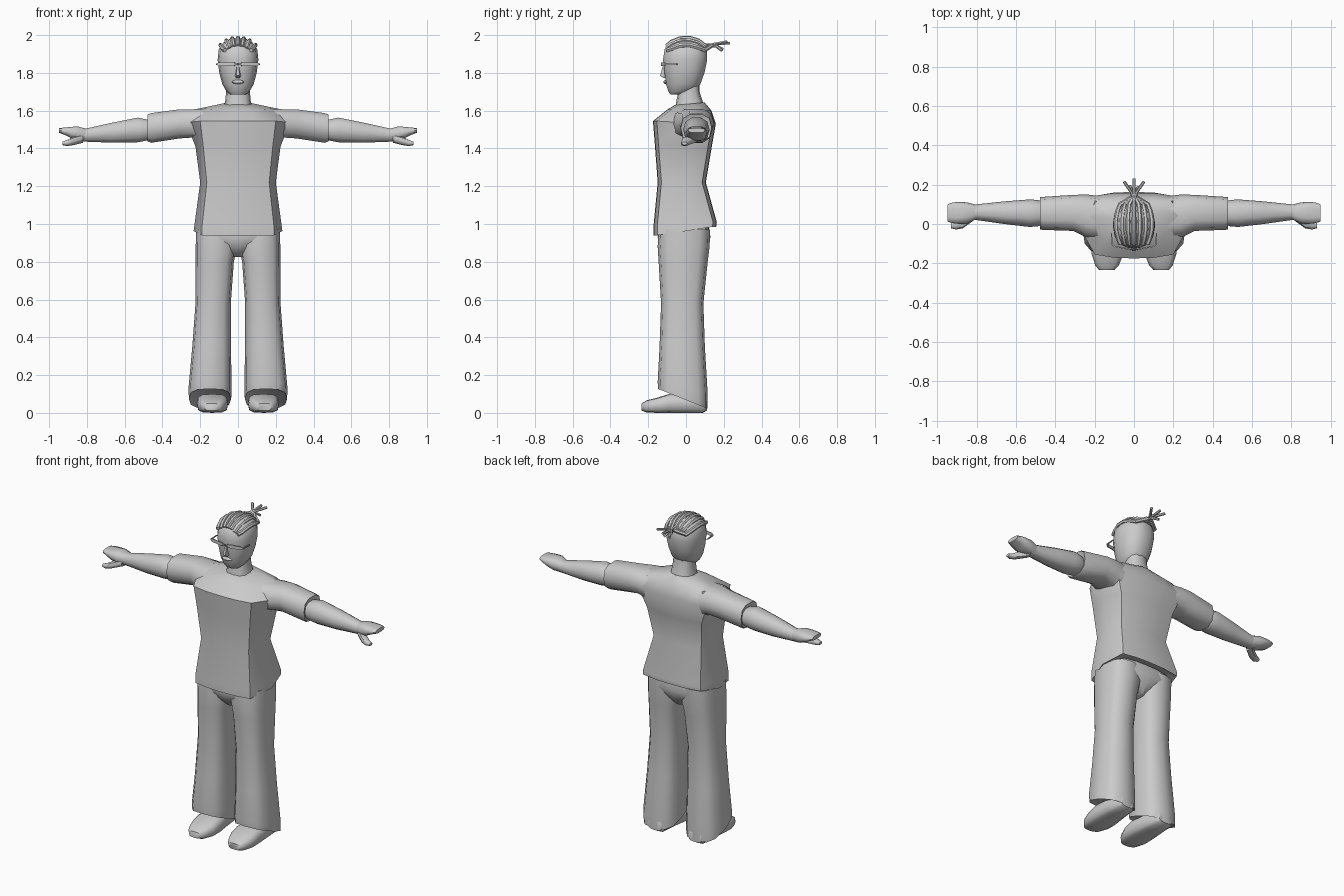
import bpy, bmesh, math
from mathutils import Vector

grey = bpy.data.materials.new("plain_grey")
grey.diffuse_color = (0.6, 0.6, 0.6, 1)


def finish(ob, angle=50):
    ob.data.materials.clear()
    ob.data.materials.append(grey)
    bpy.ops.object.select_all(action='DESELECT')
    ob.select_set(True)
    bpy.context.view_layer.objects.active = ob
    bpy.ops.object.shade_smooth_by_angle(angle=math.radians(angle))


def loft(name, rings, angle=50):
    """Skin a list of point rings and cap both ends."""
    bm = bmesh.new()
    rows = [[bm.verts.new(p) for p in r] for r in rings]
    n = len(rows[0])
    for a, b in zip(rows, rows[1:]):
        for i in range(n):
            bm.faces.new((a[i], a[(i + 1) % n], b[(i + 1) % n], b[i]))
    bm.faces.new(rows[0])
    bm.faces.new(rows[-1])
    bmesh.ops.recalc_face_normals(bm, faces=bm.faces)
    me = bpy.data.meshes.new(name)
    bm.to_mesh(me)
    bm.free()
    ob = bpy.data.objects.new(name, me)
    bpy.context.collection.objects.link(ob)
    finish(ob, angle)
    return ob


def ring(axis, pos, lo1, hi1, lo2, hi2, n=12, p=0.8, side=1, tilt=0):
    """Rounded section across an axis, given by its two extents."""
    pts = []
    for i in range(n):
        t = 2 * math.pi * i / n
        c, s = math.cos(t), math.sin(t)
        c = math.copysign(abs(c) ** p, c)
        s = math.copysign(abs(s) ** p, s)
        a = (lo1 + hi1) / 2 + c * (hi1 - lo1) / 2
        b = (lo2 + hi2) / 2 + s * (hi2 - lo2) / 2
        q = {'x': (pos, a, b), 'y': (a, pos, b),
             'z': (a, b, pos - tilt * (b - (lo2 + hi2) / 2))}[axis]
        pts.append((q[0] * side, q[1], q[2]))
    return pts


def body_ring(zf, zb, wf, ws, wb, yf, ym, yb):
    """Symmetric torso section: front, side and back half widths."""
    half = [(wf * .5, yf + .003, zf), (wf, yf + .02, zf), (ws, ym, (zf + zb) / 2),
            (wb, yb - .02, zb), (wb * .5, yb - .003, zb)]
    return ([(0, yf, zf)] + half + [(0, yb, zb)]
            + [(-x, y, z) for x, y, z in reversed(half)])


def tube(name, pts, r):
    cu = bpy.data.curves.new(name, 'CURVE')
    cu.dimensions = '3D'
    cu.bevel_depth = r
    cu.bevel_resolution = 1
    cu.use_fill_caps = True
    sp = cu.splines.new('POLY')
    sp.points.add(len(pts) - 1)
    for q, p in zip(sp.points, pts):
        q.co = (*p, 1)
    ob = bpy.data.objects.new(name, cu)
    bpy.context.collection.objects.link(ob)
    bpy.ops.object.select_all(action='DESELECT')
    ob.select_set(True)
    bpy.context.view_layer.objects.active = ob
    bpy.ops.object.convert(target='MESH')
    finish(bpy.context.view_layer.objects.active)


# Shirt body
loft("shirt", [body_ring(*r) for r in (
    (.965, 1.01, .17, .20, .17, -.14, 0, .13),
    (.94, .985, .19, .235, .20, -.172, 0, .16),
    (.99, 1.01, .19, .23, .20, -.172, 0, .163),
    (1.22, 1.22, .165, .20, .165, -.15, -.01, .105),
    (1.42, 1.40, .185, .225, .19, -.165, 0, .135),
    (1.545, 1.53, .20, .275, .24, -.175, -.02, .158),
    (1.605, 1.60, .14, .25, .19, -.10, .04, .135),
    (1.632, 1.642, .05, .085, .06, -.055, .03, .10))])

# Neck and head
loft("neck", [ring('z', z, -w, w, f, b) for z, w, f, b in (
    (1.60, .08, -.06, .10), (1.645, .068, -.052, .09),
    (1.70, .063, -.042, .072), (1.76, .06, -.04, .07))])
loft("head", [ring('z', z, -w, w, f, b, 14, .85) for z, w, f, b in (
    (1.685, .04, -.082, -.03), (1.70, .06, -.094, .045),
    (1.74, .083, -.108, .078), (1.80, .099, -.116, .10),
    (1.87, .108, -.124, .115), (1.925, .102, -.116, .112),
    (1.96, .078, -.085, .088), (1.982, .04, -.04, .05))])

# Nose and lips
loft("nose", [[(-w, -.10, z), (-w * .5, y, z), (w * .5, y, z), (w, -.10, z)]
              for z, w, y in ((1.772, .014, -.118), (1.785, .018, -.137),
                              (1.835, .009, -.124))])
loft("lips", [ring('y', y, -w, w, 1.752 - h, 1.752 + h, 10, 1)
              for y, w, h in ((-.09, .035, .013), (-.112, .033, .011), (-.12, .018, .004))])

# Glasses
for s, tag in ((1, "left"), (-1, "right")):
    loft("glasses_" + tag, [[(s * (x + dx), y - dx, 1.846 + dz)
         for dx, dz in ((0, -h), (.005, -h), (.005, h), (0, h))]
        for x, y, h in ((.0, -.127, .003), (.014, -.127, .003), (.016, -.127, .010),
                        (.095, -.112, .010), (.108, -.105, .004), (.112, -.045, .003))], 30)

# Braids over the scalp, meeting at the tie
for k in range(-3, 4):
    path = []
    for y in (-.102, -.075, -.03, .02, .065, .10):
        x = k * .031 * (1 - .25 * (abs(y) / .1) ** 2)
        d = 1 - (x / .118) ** 2 - (y / .125) ** 2
        path.append((x, y, 1.885 + .102 * math.sqrt(max(d, .12))))
    tube("braid", path + [(k * .004, .135, 1.945)], .012)

# Loose strands behind the tie
for x, y, z in ((0, .232, 1.958), (.05, .215, 1.965), (-.05, .215, 1.965),
                (.022, .19, 1.918), (-.022, .195, 1.925)):
    tube("tail_strand", [(0, .115, 1.945), (x * .25, .16, 1.95 + (z - 1.95) * .3),
                         (x, y, z)], .008)

# Hips
loft("hips", [body_ring(z, z, w * .8, w, w * .8, f, 0, b) for z, w, f, b in (
    (.99, .20, -.14, .12), (.93, .215, -.15, .13),
    (.88, .13, -.135, .115), (.825, .025, -.09, .075))])

for s, tag in ((1, "left"), (-1, "right")):
    # Sleeve with a turned-in cuff
    loft("sleeve_" + tag, [ring('x', x, a, b, c, d, 10, .75, s) for x, a, b, c, d in (
        (.16, -.08, .14, 1.42, 1.615), (.24, -.07, .15, 1.455, 1.61),
        (.31, -.035, .148, 1.45, 1.61), (.46, -.03, .138, 1.427, 1.59),
        (.478, -.028, .136, 1.435, 1.583), (.468, -.01, .12, 1.45, 1.565))])
    # Forearm running into the hand
    loft("forearm_" + tag, [ring('x', x, a, b, c, d, 10, .85, s) for x, a, b, c, d in (
        (.45, .0, .11, 1.45, 1.55), (.49, -.012, .122, 1.438, 1.557),
        (.53, -.015, .125, 1.43, 1.566), (.66, .0, .115, 1.428, 1.54),
        (.80, .02, .10, 1.434, 1.508), (.83, .02, .10, 1.435, 1.508))])
    loft("hand_" + tag, [ring('x', x, a, b, c, d, 10, .7, s) for x, a, b, c, d in (
        (.80, .025, .098, 1.438, 1.505), (.85, .002, .11, 1.44, 1.518),
        (.885, .0, .112, 1.455, 1.515), (.92, .004, .11, 1.472, 1.511),
        (.948, .012, .10, 1.483, 1.508))])
    loft("thumb_" + tag, [ring('x', x, a, b, c, d, 8, .85, s) for x, a, b, c, d in (
        (.82, .015, .07, 1.43, 1.475), (.87, -.022, .035, 1.418, 1.462),
        (.905, -.028, .015, 1.412, 1.445), (.93, -.022, .005, 1.418, 1.435))])
    # Trouser leg, with the hem raised at the front
    loft("trouser_leg_" + tag, [ring('z', z, a, b, f, k, 12, .7, s, t)
         for z, a, b, f, k, t in (
        (.97, .01, .222, -.145, .128, 0), (.88, .006, .224, -.15, .125, 0),
        (.80, .022, .224, -.145, .115, 0), (.58, .038, .225, -.132, .092, 0),
        (.35, .037, .242, -.14, .10, 0), (.13, .034, .262, -.15, .115, .25),
        (.075, .036, .26, -.148, .115, .40), (.085, .055, .235, -.12, .10, .40))])
    # Shoe
    loft("shoe_" + tag, [ring('y', y, c - w, c + w, z, h, 12, .6, s)
         for y, c, w, z, h in (
        (.11, .14, .045, .012, .07), (.09, .14, .062, 0, .09),
        (.0, .138, .072, 0, .10), (-.09, .135, .083, 0, .10),
        (-.155, .135, .08, 0, .08), (-.21, .137, .06, .003, .066),
        (-.235, .138, .038, .012, .05))])
